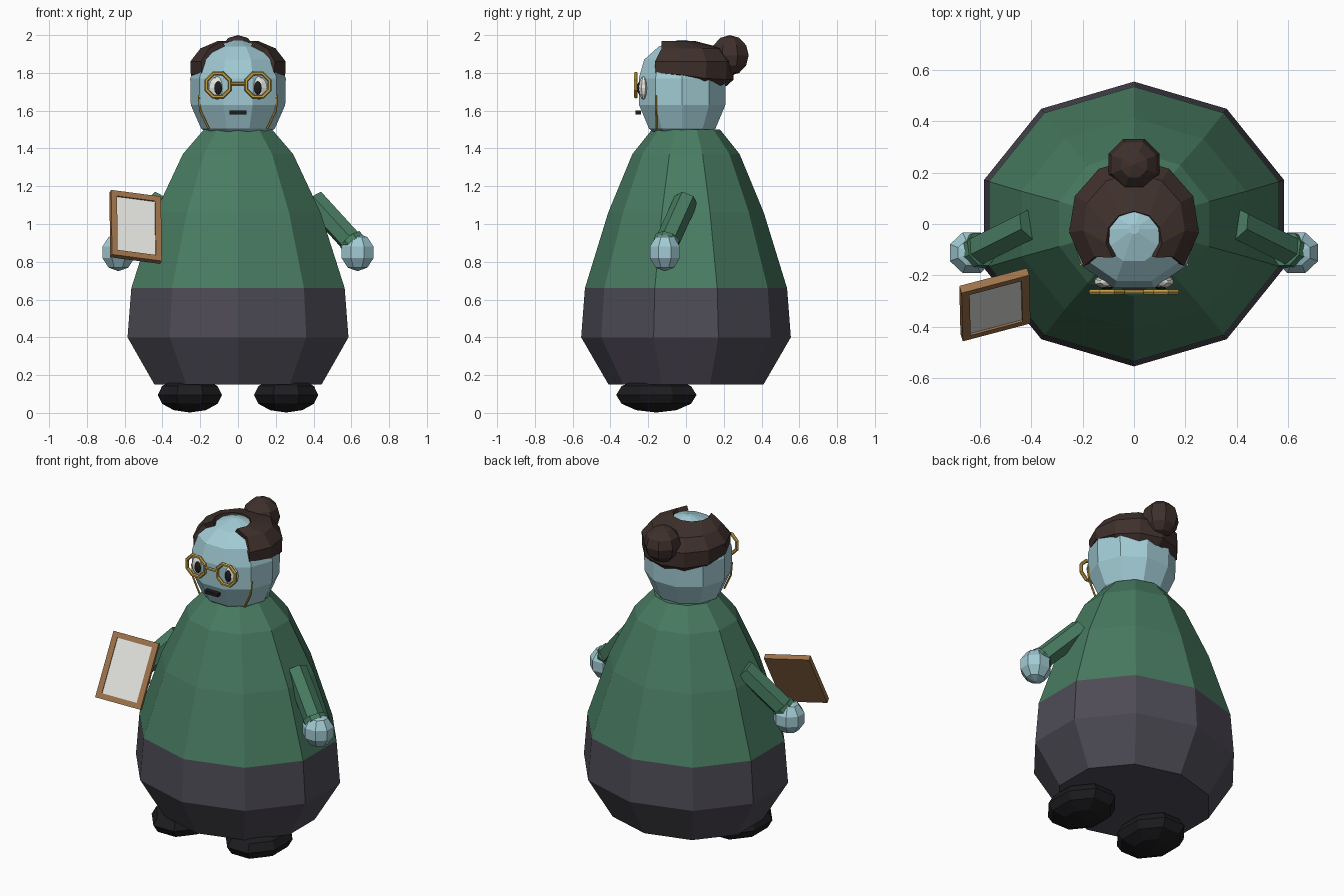
import bpy, bmesh, math
from mathutils import Vector, Matrix

if "Cube" in bpy.data.objects:
    bpy.data.objects.remove(bpy.data.objects["Cube"])

def material(name, rgb):
    m = bpy.data.materials.new(name)
    m.diffuse_color = (*rgb, 1)
    m.use_nodes = True
    m.node_tree.nodes["Principled BSDF"].inputs["Base Color"].default_value = m.diffuse_color
    return m

SKIN = material("skin", (0.36, 0.60, 0.66))
GREEN = material("sweater_green", (0.065, 0.20, 0.12))
GREY = material("skirt_grey", (0.075, 0.07, 0.09))
BROWN = material("hair_brown", (0.05, 0.03, 0.025))
BLACK = material("black", (0.012, 0.012, 0.014))
GOLD = material("gold", (0.55, 0.36, 0.06))
WOOD = material("wood", (0.34, 0.17, 0.07))
PAPER = material("paper", (0.78, 0.78, 0.74))

def finish(name, bm, mat):
    bmesh.ops.recalc_face_normals(bm, faces=bm.faces)
    me = bpy.data.meshes.new(name)
    bm.to_mesh(me)
    bm.free()
    me.materials.append(mat)
    ob = bpy.data.objects.new(name, me)
    bpy.context.collection.objects.link(ob)
    return ob

def loft(name, rings, n, phase, cy, mat):
    """Stacked elliptical rings (z, rx, ry), capped at both ends."""
    bm = bmesh.new()
    rows = []
    for z, rx, ry in rings:
        rows.append([bm.verts.new((rx * math.cos(phase + math.tau * i / n),
                                   cy + ry * math.sin(phase + math.tau * i / n), z))
                     for i in range(n)])
    for a, b in zip(rows, rows[1:]):
        for i in range(n):
            j = (i + 1) % n
            bm.faces.new((a[i], a[j], b[j], b[i]))
    bm.faces.new(rows[0])
    bm.faces.new(rows[-1])
    return finish(name, bm, mat)

def ball(name, loc, scale, mat, seg=8, rings=6):
    bm = bmesh.new()
    mtx = Matrix.Translation(loc) @ Matrix.Diagonal((*scale, 1)) @ Matrix.Rotation(math.pi / seg, 4, 'Z')
    bmesh.ops.create_uvsphere(bm, u_segments=seg, v_segments=rings, radius=1, matrix=mtx)
    return finish(name, bm, mat)

def rod(name, a, b, r, mat, seg=6):
    a, b = Vector(a), Vector(b)
    d = b - a
    mtx = Matrix.Translation((a + b) / 2) @ d.to_track_quat('Z', 'Y').to_matrix().to_4x4()
    bm = bmesh.new()
    bmesh.ops.create_cone(bm, cap_ends=True, segments=seg, radius1=r, radius2=r,
                          depth=d.length, matrix=mtx)
    return finish(name, bm, mat)

def box(name, size, mtx, mat):
    bm = bmesh.new()
    bmesh.ops.create_cube(bm, size=1, matrix=mtx @ Matrix.Diagonal((*size, 1)))
    return finish(name, bm, mat)

# Body: ten-sided, split into skirt and sweater at the hem
loft("skirt", [(0.15, 0.465, 0.41), (0.40, 0.615, 0.555), (0.66, 0.594, 0.535)],
     10, math.pi / 2, 0, GREY)
loft("sweater", [(0.66, 0.594, 0.535), (1.06, 0.46, 0.412), (1.37, 0.307, 0.284),
                 (1.50, 0.19, 0.18)], 10, math.pi / 2, 0, GREEN)

# Head
loft("head", [(1.48, 0.16, 0.15), (1.505, 0.195, 0.185), (1.63, 0.25, 0.24),
              (1.77, 0.253, 0.242), (1.87, 0.222, 0.212), (1.94, 0.135, 0.13),
              (1.975, 0.02, 0.02)], 10, 0, -0.02, SKIN)

# Hair: band round the back and sides, open at the brow and crown
bm = bmesh.new()
rows = []
for z, r, cy, drop in [(1.785, 0.215, 0.0, 0.055), (1.80, 0.252, 0.0, 0.035), (1.86, 0.255, 0.0, 0),
                       (1.93, 0.20, 0.0, 0), (1.968, 0.11, -0.06, 0)]:
    row = []
    for i in range(9):
        a = math.radians(-40 + 260 * i / 8)
        row.append(bm.verts.new((r * math.cos(a), cy + r * math.sin(a),
                                 z - drop * max(0, min(1, 0.4 + math.sin(a))))))
    rows.append(row)
for a, b in zip(rows, rows[1:]):
    for i in range(8):
        bm.faces.new((a[i], a[i + 1], b[i + 1], b[i]))
hair = finish("hair", bm, BROWN)
mod = hair.modifiers.new("thickness", 'SOLIDIFY')
mod.thickness = 0.03
mod.offset = -1
ball("hair_bun", (0, 0.232, 1.893), (0.108, 0.108, 0.107), BROWN)

# Mouth and glasses bridge
box("mouth", (0.09, 0.03, 0.02), Matrix.Translation((0, -0.252, 1.59)), BLACK)
rod("glasses_bridge", (-0.04, -0.265, 1.742), (0.04, -0.265, 1.742), 0.009, GOLD)

# Mirrored parts
for side, s in (("left", 1), ("right", -1)):
    ball(side + "_eye", (s * 0.108, -0.225, 1.72), (0.05, 0.026, 0.062), PAPER)
    ball(side + "_pupil", (s * 0.105, -0.245, 1.72), (0.023, 0.014, 0.036), BLACK)
    bpy.ops.mesh.primitive_torus_add(major_segments=8, minor_segments=6, major_radius=0.066,
                                     minor_radius=0.011, location=(s * 0.105, -0.265, 1.735),
                                     rotation=(math.pi / 2, math.pi / 8, 0))
    rim = bpy.context.object
    rim.name = side + "_glasses_rim"
    rim.data.materials.append(GOLD)
    # Thin chain along the cheek
    chain = [(s * 0.207, -0.158, 1.68), (s * 0.200, -0.158, 1.60), (s * 0.155, -0.156, 1.505)]
    for k in range(2):
        rod(f"{side}_glasses_chain_{k}", chain[k], chain[k + 1], 0.006, GOLD)
    # Arm
    rod(side + "_sleeve", (s * 0.40, 0.0, 1.125), (s * 0.61, -0.105, 0.895), 0.064, GREEN)
    rod(side + "_cuff", (s * 0.595, -0.098, 0.915), (s * 0.614, -0.107, 0.892), 0.071, GREEN, 8)
    ball(side + "_hand", (s * 0.633, -0.112, 0.85), (0.096, 0.09, 0.1), SKIN, 8, 5)
    ball(side + "_shoe", (s * 0.255, -0.157, 0.095), (0.184, 0.23, 0.093), BLACK)

# Framed board held in the right hand, tilted back
w = Vector((0.265, 0.07, -0.035)).normalized()
u = Vector((0, 0.2, 0.36)).normalized()
u = (u - w * u.dot(w)).normalized()
n = w.cross(u)
frame = Matrix((w, u, n)).transposed().to_4x4()
frame.translation = (-0.542, -0.315, 0.985)
W, H, B = 0.275, 0.39, 0.032
box("board_back", (W, H, 0.018), frame @ Matrix.Translation((0, 0, -0.008)), WOOD)
box("board_paper", (W - 2 * B, H - 2 * B, 0.008), frame @ Matrix.Translation((0, 0, 0.004)), PAPER)
for s in (-1, 1):
    box("board_side_trim", (B, H, 0.016), frame @ Matrix.Translation((s * (W - B) / 2, 0, 0.008)), WOOD)
    box("board_end_trim", (W - 2 * B, B, 0.016), frame @ Matrix.Translation((0, s * (H - B) / 2, 0.008)), WOOD)
